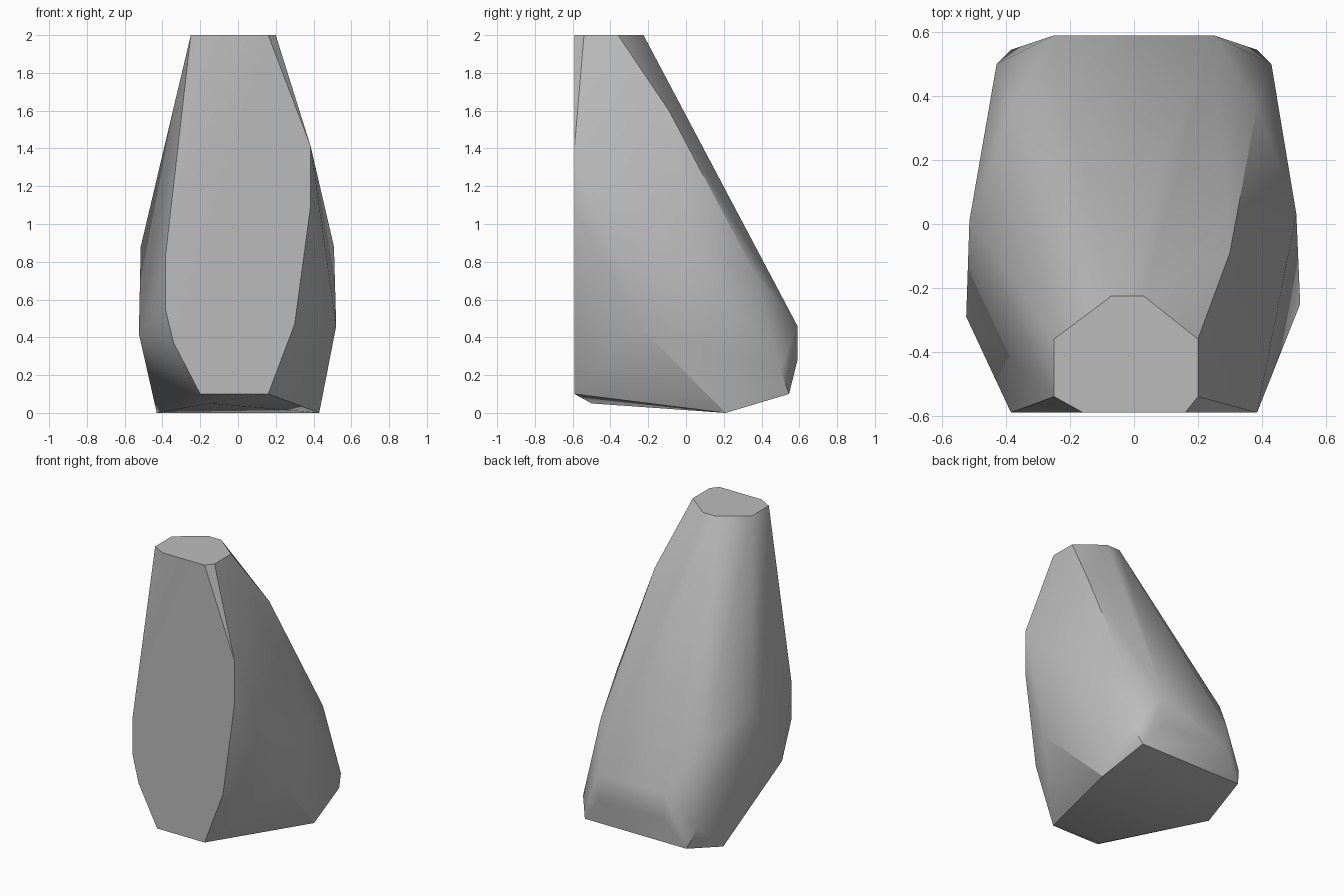
import bpy
import bmesh
import math

old = bpy.data.objects.get("Cube")
if old:
    bpy.data.objects.remove(old, do_unlink=True)


def make_material(name, colour):
    mat = bpy.data.materials.new(name)
    mat.use_nodes = True
    mat.diffuse_color = colour
    shader = mat.node_tree.nodes["Principled BSDF"]
    shader.inputs["Base Color"].default_value = colour
    shader.inputs["Roughness"].default_value = 0.8
    return mat


def mirrored(points):
    """Return the points together with their copies across the x axis."""
    return [(side * x, y, z) for x, y, z in points for side in (1, -1)]


# Flat cut front: outline in x and z on one vertical plane
FRONT_Y = -0.59
front_outline = [
    (0.16, 2), (0.385, 1.41), (0.385, 1.1), (0.3, 0.47), (0.16, 0.1),
    (-0.2, 0.1), (-0.34, 0.37), (-0.385, 0.55), (-0.385, 0.82), (-0.16, 2),
]
corners = [(x, FRONT_Y, z) for x, z in front_outline]

# Flat cut top: outline in x and y
top_outline = [(0.2, -0.54), (0.2, -0.36), (0.03, -0.225),
               (-0.07, -0.225), (-0.25, -0.36), (-0.25, -0.54)]
corners += [(x, y, 2) for x, y in top_outline]

# Back slab, its chamfered corners and the sloping shoulders
corners += mirrored([
    (0.25, 0.59, 0.46), (0.25, 0.59, 0.28),
    (0.385, 0.545, 0.1), (0.43, 0.5, 0.23),
    (0.385, 0.37, 0.73),
])

# Underside corners and its raised front point
corners += mirrored([(0.43, 0.21, 0)])
corners.append((-0.15, -0.5, 0.05))

# Widest points of the flanks, slightly uneven from side to side
corners += [(0.52, -0.25, 0.46), (0.508, 0.03, 0.88), (0.3, -0.09, 1.6)]
corners += [(-0.525, -0.29, 0.42), (-0.515, 0.01, 0.88)]

# Wrap all the corners in one convex boulder
bm = bmesh.new()
for corner in corners:
    bm.verts.new(corner)
hull = bmesh.ops.convex_hull(bm, input=bm.verts[:])
spare = [item for item in set(hull["geom_interior"] + hull["geom_unused"])
         if isinstance(item, bmesh.types.BMVert)]
bmesh.ops.delete(bm, geom=spare, context="VERTS")
bmesh.ops.dissolve_limit(bm, angle_limit=math.radians(1),
                         verts=bm.verts[:], edges=bm.edges[:])
bmesh.ops.recalc_face_normals(bm, faces=bm.faces[:])

mesh = bpy.data.meshes.new("boulder")
bm.to_mesh(mesh)
bm.free()
mesh.materials.append(make_material("stone grey", (0.5, 0.5, 0.5, 1)))
boulder = bpy.data.objects.new("boulder", mesh)
bpy.context.collection.objects.link(boulder)

# Soft shading that keeps the hard cut edges
bpy.ops.object.select_all(action="DESELECT")
boulder.select_set(True)
bpy.context.view_layer.objects.active = boulder
bpy.ops.object.shade_smooth_by_angle(angle=math.radians(30))
